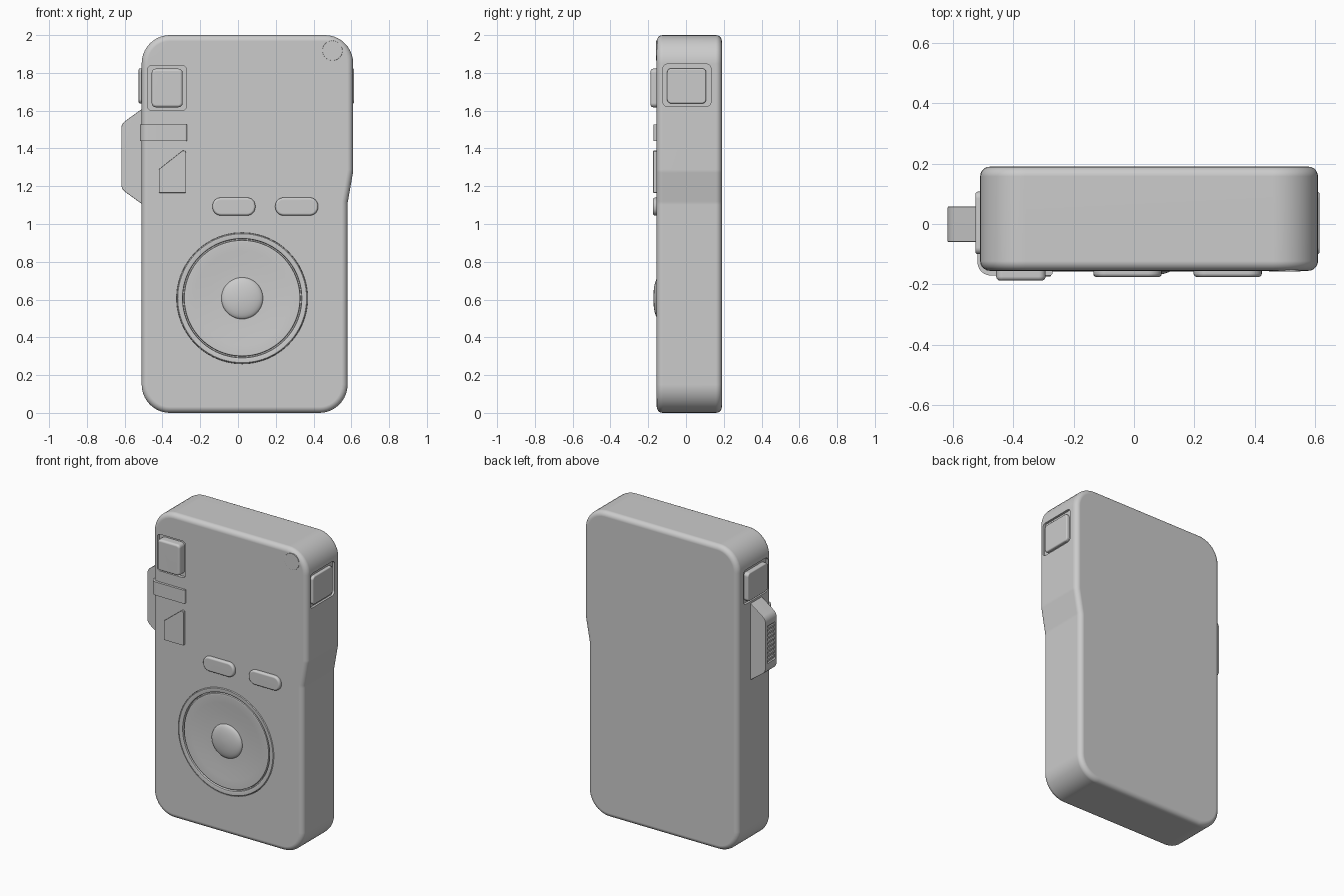
import bpy, bmesh, math
from mathutils import Vector

if "Cube" in bpy.data.objects:
    bpy.data.objects.remove(bpy.data.objects["Cube"])

FRONT = -0.155   # front face of the case


def rounded(pts, n=6):
    """Fillet a polygon given as (u, v, radius) corners."""
    out = []
    for i, (u, v, r) in enumerate(pts):
        p = Vector((u, v))
        if r == 0:
            out.append(p)
            continue
        a = (Vector(pts[i - 1][:2]) - p).normalized()
        b = (Vector(pts[(i + 1) % len(pts)][:2]) - p).normalized()
        half = a.angle(b) / 2
        centre = p + (a + b).normalized() * (r / math.sin(half))
        s = p + a * (r / math.tan(half)) - centre
        e = p + b * (r / math.tan(half)) - centre
        for k in range(n + 1):
            d = s.normalized().slerp(e.normalized(), k / n)
            out.append(centre + d.normalized() * r)
    return out


def rect(u0, u1, v0, v1, r):
    return rounded([(u0, v0, r), (u1, v0, r), (u1, v1, r), (u0, v1, r)])


def circle(u, v, r, n=64):
    return [Vector((u + r * math.cos(2 * math.pi * k / n),
                    v + r * math.sin(2 * math.pi * k / n))) for k in range(n)]


def finish(name, bm):
    bmesh.ops.recalc_face_normals(bm, faces=bm.faces)
    me = bpy.data.meshes.new(name)
    bm.to_mesh(me)
    bm.free()
    ob = bpy.data.objects.new(name, me)
    bpy.context.collection.objects.link(ob)
    return ob


def prism(name, pts, axis, t0, t1, bevel=0, seg=3):
    """Extrude an outline along an axis and soften both cap rims."""
    place = {'X': lambda p, t: (t, p.x, p.y),
             'Y': lambda p, t: (p.x, t, p.y),
             'Z': lambda p, t: (p.x, p.y, t)}[axis]
    bm = bmesh.new()
    a = [bm.verts.new(place(p, t0)) for p in pts]
    b = [bm.verts.new(place(p, t1)) for p in pts]
    caps = [bm.faces.new(a), bm.faces.new(b[::-1])]
    n = len(pts)
    for i in range(n):
        j = (i + 1) % n
        bm.faces.new((a[j], a[i], b[i], b[j]))
    bmesh.ops.recalc_face_normals(bm, faces=bm.faces)
    if bevel:
        rims = list({e for f in caps for e in f.edges})
        bmesh.ops.bevel(bm, geom=rims, offset=bevel, segments=seg,
                        profile=0.5, affect='EDGES')
    return finish(name, bm)


def lathe(name, profile, cx, cz, n=96):
    """Spin (radius, y) points about an axis parallel to y."""
    bm = bmesh.new()
    vs = [bm.verts.new((cx + r, y, cz)) for r, y in profile]
    es = [bm.edges.new(p) for p in zip(vs, vs[1:])]
    bmesh.ops.spin(bm, geom=vs + es, cent=(cx, 0, cz), axis=(0, 1, 0),
                   angle=2 * math.pi, steps=n, use_merge=True)
    bmesh.ops.remove_doubles(bm, verts=bm.verts, dist=1e-5)
    return finish(name, bm)


def cut(target, cutter):
    cutter.hide_render = True
    m = target.modifiers.new("recess", 'BOOLEAN')
    m.operation, m.solver, m.object = 'DIFFERENCE', 'EXACT', cutter
    bpy.context.view_layer.objects.active = target
    bpy.ops.object.modifier_apply(modifier=m.name)
    bpy.data.objects.remove(cutter)


# Case: rounded slab, slightly wider at the top right
outline = rounded([(-0.51, 0, 0.15), (0.58, 0, 0.15), (0.58, 1.11, 0.1),
                   (0.61, 1.28, 0.1), (0.61, 2, 0.15), (-0.51, 2, 0.15)], 10)
case = prism("case", outline, 'Y', FRONT, 0.19, 0.032, 5)

# Recesses for wheel, square button, side buttons and indicator
WX, WZ = 0.022, 0.607
cut(case, prism("cutter", circle(WX, WZ, 0.347, 96), 'Y', -0.3, -0.11))
cut(case, prism("cutter", rect(-0.477, -0.275, 1.6, 1.84, 0.02), 'Y', -0.3, -0.135))
for a, b in ((0.595, 0.8), (-0.8, -0.495)):
    cut(case, prism("cutter", rect(-0.122, 0.132, 1.622, 1.847, 0.025), 'X', a, b))

# Control wheel: rim, groove, dished plate and domed centre
lathe("wheel", [(0.347, -0.105), (0.346, -0.153), (0.341, -0.157), (0.322, -0.157),
                (0.316, -0.154), (0.314, -0.138), (0.308, -0.138), (0.306, -0.152),
                (0.300, -0.155), (0.25, -0.151), (0.18, -0.146), (0.112, -0.143),
                (0, -0.143)], WX, WZ)
dome = [(0.11 * math.cos(t), -0.145 - 0.028 * math.sin(t))
        for t in [k * math.pi / 16 for k in range(9)]]
lathe("wheel_centre", [(0.11, -0.135)] + dome, WX, WZ, 48)

# Square front button
prism("square_button", rect(-0.457, -0.293, 1.618, 1.822, 0.022), 'Y',
      -0.188, -0.12, 0.014)

# Side buttons
for name, a, b in (("right_side_button", 0.58, 0.615), ("left_side_button", -0.526, -0.48)):
    prism(name, rect(-0.1, 0.107, 1.638, 1.824, 0.022), 'X', a, b, 0.008)

# Two pill buttons
for name, x in (("left_pill_button", -0.135), ("right_pill_button", 0.197)):
    prism(name, rect(x, x + 0.227, 1.045, 1.14, 0.044), 'Y', -0.176, -0.13, 0.012)

# Wrap-around band on the left front edge
prism("wrap_band", rounded([(-0.27, -0.14, 0), (-0.27, -0.171, 0.01), (-0.519, -0.171, 0.045),
                            (-0.519, -0.08, 0.004), (-0.48, -0.08, 0), (-0.48, -0.14, 0)]),
      'Z', 1.44, 1.528)

# Slanted raised plate
prism("slanted_plate", rounded([(-0.275, 1.165, 0.004), (-0.275, 1.397, 0.012),
                                (-0.298, 1.385, 0.004), (-0.418, 1.29, 0.008),
                                (-0.418, 1.165, 0.004)], 3), 'Y', -0.174, -0.13, 0.003, 2)

# Indicator light
prism("indicator_light", circle(0.5, 1.918, 0.053, 48), 'Y', -0.158, -0.13, 0.002, 2)

# Side grip tab with a ridged inset
tab = prism("side_tab", rounded([(-0.48, 1.085, 0), (-0.618, 1.185, 0.05),
                                 (-0.618, 1.53, 0.05), (-0.48, 1.63, 0)]),
            'Y', -0.06, 0.058, 0.004, 2)
cut(tab, prism("cutter", rect(-0.042, 0.04, 1.235, 1.48, 0.008), 'X', -0.7, -0.606))
for k in range(8):
    z = 1.25 + k * 0.029
    prism(f"grip_ridge_{k + 1}", rect(-0.04, 0.038, z, z + 0.014, 0.004), 'X',
          -0.616, -0.6, 0.003, 2)

# Smooth shading with crisp edges
for ob in bpy.context.scene.objects:
    ob.select_set(True)
    bpy.context.view_layer.objects.active = ob
bpy.ops.object.shade_smooth_by_angle(angle=math.radians(32))
for ob in bpy.context.scene.objects:
    w = ob.modifiers.new("weighted_normals", 'WEIGHTED_NORMAL')
    w.keep_sharp = True
